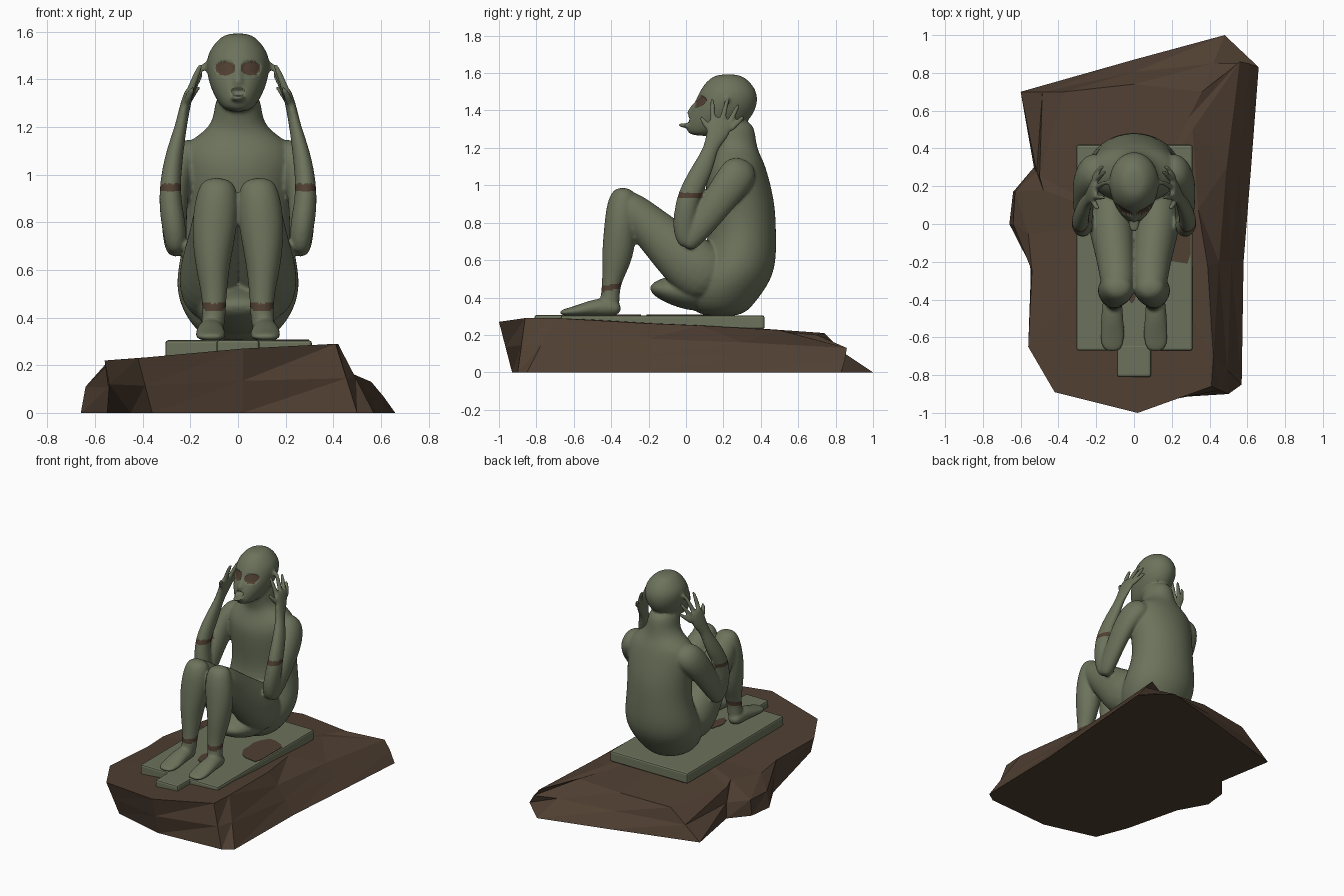
import bpy, bmesh, math, random
from mathutils import Vector

if "Cube" in bpy.data.objects:
    bpy.data.objects.remove(bpy.data.objects["Cube"])

random.seed(4)


def material(name, rgb):
    m = bpy.data.materials.new(name)
    m.diffuse_color = (*rgb, 1)
    m.use_nodes = True
    m.node_tree.nodes["Principled BSDF"].inputs["Base Color"].default_value = m.diffuse_color
    return m


GREEN = material("moss green", (0.150, 0.170, 0.106))
BROWN = material("earth brown", (0.080, 0.050, 0.032))


def make_object(name, bm, *mats):
    bmesh.ops.recalc_face_normals(bm, faces=bm.faces)
    mesh = bpy.data.meshes.new(name)
    bm.to_mesh(mesh)
    bm.free()
    for m in mats:
        mesh.materials.append(m)
    ob = bpy.data.objects.new(name, mesh)
    bpy.context.collection.objects.link(ob)
    return ob


def tube(bm, stations, side=1, n=16, axis=None):
    """Closed limb through (x, y, z, half width, half depth) stations."""
    pts = [Vector((s[0] * side, s[1], s[2])) for s in stations]
    rings = []
    for i, (p, s) in enumerate(zip(pts, stations)):
        t = axis or (pts[min(i + 1, len(pts) - 1)] - pts[max(i - 1, 0)]).normalized()
        u = Vector((1, 0, 0))
        u = (u - t * u.dot(t)).normalized()
        v = t.cross(u)
        rings.append([bm.verts.new(p + u * s[3] * math.cos(a) + v * s[4] * math.sin(a))
                      for a in (2 * math.pi * k / n for k in range(n))])
    faces = [bm.faces.new(rings[0]), bm.faces.new(rings[-1][::-1])]
    for a, b in zip(rings, rings[1:]):
        for k in range(n):
            j = (k + 1) % n
            faces.append(bm.faces.new((a[k], b[k], b[j], a[j])))
    bmesh.ops.recalc_face_normals(bm, faces=faces)


# ---- rock: faceted boulder, bottom x, y then rim x, y, z
ROCK = [
    (.02, -.93, .02, -1.0, .27), (.50, -.90, .41, -.86, .29), (.57, -.85, .42, -.70, .29),
    (.58, -.20, .45, -.20, .18), (.62, .30, .49, .30, .16), (.66, .83, .56, .86, .13),
    (.48, 1.0, .36, .70, .20), (0, .87, 0, .74, .21), (-.60, .70, -.37, .70, .19),
    (-.53, .30, -.50, .25, .20), (-.64, .17, -.48, .18, .22), (-.66, 0, -.56, -.05, .20),
    (-.55, -.20, -.54, -.25, .21), (-.45, -.60, -.56, -.65, .22), (-.36, -.83, -.42, -.89, .23)]
# plateau corners on the right, where the rim drops away; bulges on the left wall
PLATEAU = {3: (.39, -.22, .262), 4: (.34, .08, .25), 5: (.31, .50, .225)}
BULGE = {5: (.61, .85, .07), 10: (-.63, .17, .11), 11: (-.64, 0, .11), 13: (-.54, -.64, .12)}
bm = bmesh.new()
C = Vector((0, 0, .262))
low = [bm.verts.new((r[0], r[1], 0)) for r in ROCK]
rim = [bm.verts.new(r[2:]) for r in ROCK]
mid = [bm.verts.new(BULGE.get(i, (a.co + b.co) / 2)) for i, (a, b) in enumerate(zip(low, rim))]
top = [bm.verts.new(PLATEAU.get(i, C.lerp(r.co, .8))) for i, r in enumerate(rim)]
centre = bm.verts.new(C)
bm.faces.new(low)
for i in range(len(ROCK)):
    j = (i + 1) % len(ROCK)
    for a, b in ((low, mid), (mid, rim), (rim, top)):
        bm.faces.new((a[i], a[j], b[j]))
        bm.faces.new((a[i], b[j], b[i]))
    bm.faces.new((top[i], top[j], centre))
make_object("rock", bm, BROWN)


# ---- slab under the figure, with a front tab
def slab(name, x0, x1, y0, y1, z0, z1):
    bm = bmesh.new()
    bmesh.ops.create_cube(bm, size=1)
    for v in bm.verts:
        v.co = ((x0 + x1) / 2 + v.co.x * (x1 - x0), (y0 + y1) / 2 + v.co.y * (y1 - y0),
                (z0 + z1) / 2 + v.co.z * (z1 - z0))
    bmesh.ops.bevel(bm, geom=bm.edges[:], offset=.012, segments=2, profile=.5, affect='EDGES')
    return make_object(name, bm, GREEN)


slab("slab", -.305, .31, -.67, .42, .23, .305)
slab("slab_tab", -.09, .09, -.81, -.64, .25, .307)


# ---- brown stains lying on the slab
def stain(name, cx, cy, rx, ry):
    bm = bmesh.new()
    ring = []
    for k in range(18):
        a = 2 * math.pi * k / 18
        f = random.uniform(.82, 1.05)
        x = max(-.29, min(.298, cx + rx * f * math.cos(a)))
        ring.append(bm.verts.new((x, cy + ry * f * math.sin(a), .301)))
    face = bm.faces.new(ring)
    out = bmesh.ops.extrude_face_region(bm, geom=[face])
    for v in out["geom"]:
        if isinstance(v, bmesh.types.BMVert):
            v.co.z += .007
    make_object(name, bm, BROWN)


stain("side_stain", .22, -.04, .12, .19)
stain("foot_stain", -.02, -.33, .04, .09)

# ---- seated figure, all limbs merged into one skin
UP = Vector((0, 0, 1))
bm = bmesh.new()
# torso and neck
tube(bm, [(0, .19, .295, .11, .11), (0, .18, .37, .205, .19), (0, .235, .50, .265, .23),
          (0, .285, .62, .252, .20), (0, .305, .75, .225, .178), (0, .295, .90, .225, .183),
          (0, .27, 1.05, .245, .172), (0, .275, 1.13, .23, .14), (0, .27, 1.185, .13, .115),
          (0, .255, 1.25, .098, .118), (0, .235, 1.36, .095, .125)], n=24, axis=UP)
# head
tube(bm, [(0, .10, 1.262, .05, .09), (0, .15, 1.31, .09, .15), (0, .19, 1.38, .122, .175),
          (0, .218, 1.45, .135, .168), (0, .226, 1.51, .128, .15), (0, .225, 1.56, .092, .112),
          (0, .225, 1.595, .05, .06)], n=24, axis=UP)
# nose, lower lip, and the fold between the legs
tube(bm, [(0, .075, 1.46, .012, .015), (0, .04, 1.42, .016, .02), (0, .02, 1.385, .024, .02),
          (0, .03, 1.37, .015, .015)], n=10, axis=UP)
tube(bm, [(0, .06, 1.318, .04, .014), (0, .0, 1.318, .035, .014), (0, -.045, 1.324, .018, .01)], n=10)
tube(bm, [(0, .15, .43, .20, .12), (0, -.04, .435, .17, .10), (0, -.20, .452, .11, .03)], n=16)
FINGERS = [(.145, .15, .14, 1.475), (.18, .14, .225, 1.475), (.21, .145, .285, 1.44),
           (.23, .16, .315, 1.375), (.13, .185, .075, 1.37)]
for s in (1, -1):
    # upper arm
    tube(bm, [(.15, .30, 1.10, .06, .07), (.22, .29, 1.075, .085, .105), (.265, .22, .98, .065, .095),
              (.27, .12, .84, .055, .08), (.265, .04, .73, .052, .065), (.26, 0, .66, .037, .037)], s)
    # forearm and palm
    tube(bm, [(.26, .0, .665, .037, .037), (.265, -.01, .76, .052, .065), (.282, -.003, .86, .05, .062),
              (.286, .015, .95, .045, .06), (.272, .075, 1.06, .04, .06), (.25, .12, 1.16, .03, .045),
              (.238, .135, 1.21, .025, .04), (.222, .175, 1.29, .022, .066),
              (.20, .195, 1.365, .018, .07)], s)
    # fingers and thumb
    for y0, x1, y1, z1 in FINGERS:
        base = Vector((.218, y0, 1.29))
        tip = Vector((x1, y1, z1))
        half = base.lerp(tip, .5) + Vector((.008, 0, 0))
        tube(bm, [(*base, .018, .018), (*half, .017, .017), (*tip, .013, .013)], s, n=8)
    # thigh
    tube(bm, [(.12, .18, .47, .11, .14), (.13, .05, .555, .13, .17), (.105, -.11, .70, .112, .13),
              (.09, -.24, .825, .098, .105), (.086, -.32, .895, .092, .09),
              (.085, -.365, .935, .055, .05)], s)
    # shin
    tube(bm, [(.083, -.33, .99, .062, .05), (.086, -.337, .91, .094, .088), (.101, -.352, .77, .098, .088),
              (.108, -.365, .62, .074, .088), (.10, -.395, .50, .054, .054), (.10, -.405, .42, .049, .049),
              (.11, -.41, .325, .052, .058)], s)
    # foot
    tube(bm, [(.115, -.345, .335, .042, .03), (.115, -.42, .35, .053, .053), (.115, -.50, .345, .06, .045),
              (.115, -.60, .325, .068, .026), (.115, -.68, .318, .052, .014)], s)
body = make_object("seated_figure", bm)

mod = body.modifiers.new("round", 'SUBSURF')
mod.levels = mod.render_levels = 2
mod = body.modifiers.new("merge", 'REMESH')
mod.mode, mod.voxel_size = 'VOXEL', .009
mod = body.modifiers.new("soften", 'SMOOTH')
mod.factor, mod.iterations = .5, 4
bpy.context.view_layer.update()
graph = bpy.context.evaluated_depsgraph_get()
mesh = bpy.data.meshes.new_from_object(body.evaluated_get(graph))
body.modifiers.clear()
body.data = mesh
mesh.materials.clear()
mesh.materials.append(GREEN)
mesh.materials.append(BROWN)


def in_eye(c):
    return c.y < .15 and ((abs(c.x) - .054) / .041) ** 2 + ((c.z - 1.447) / .03) ** 2 < 1


# hollow the eye sockets and open mouth
for v in mesh.vertices:
    c = v.co
    if in_eye(c):
        c.y += .012
    elif c.y < .05 and (c.x / .028) ** 2 + ((c.z - 1.347) / .014) ** 2 < 1:
        c.y += .05

# brown eyes, wrist bands and ankle bands
for p in mesh.polygons:
    c = p.center
    wrist = abs(c.x) > .235 and c.y < .09 and .93 < c.z < .962
    ankle = c.y < -.33 and .438 < c.z - .2 * (c.y + .405) < .468
    p.material_index = int(in_eye(c) or wrist or ankle)
    p.use_smooth = True
